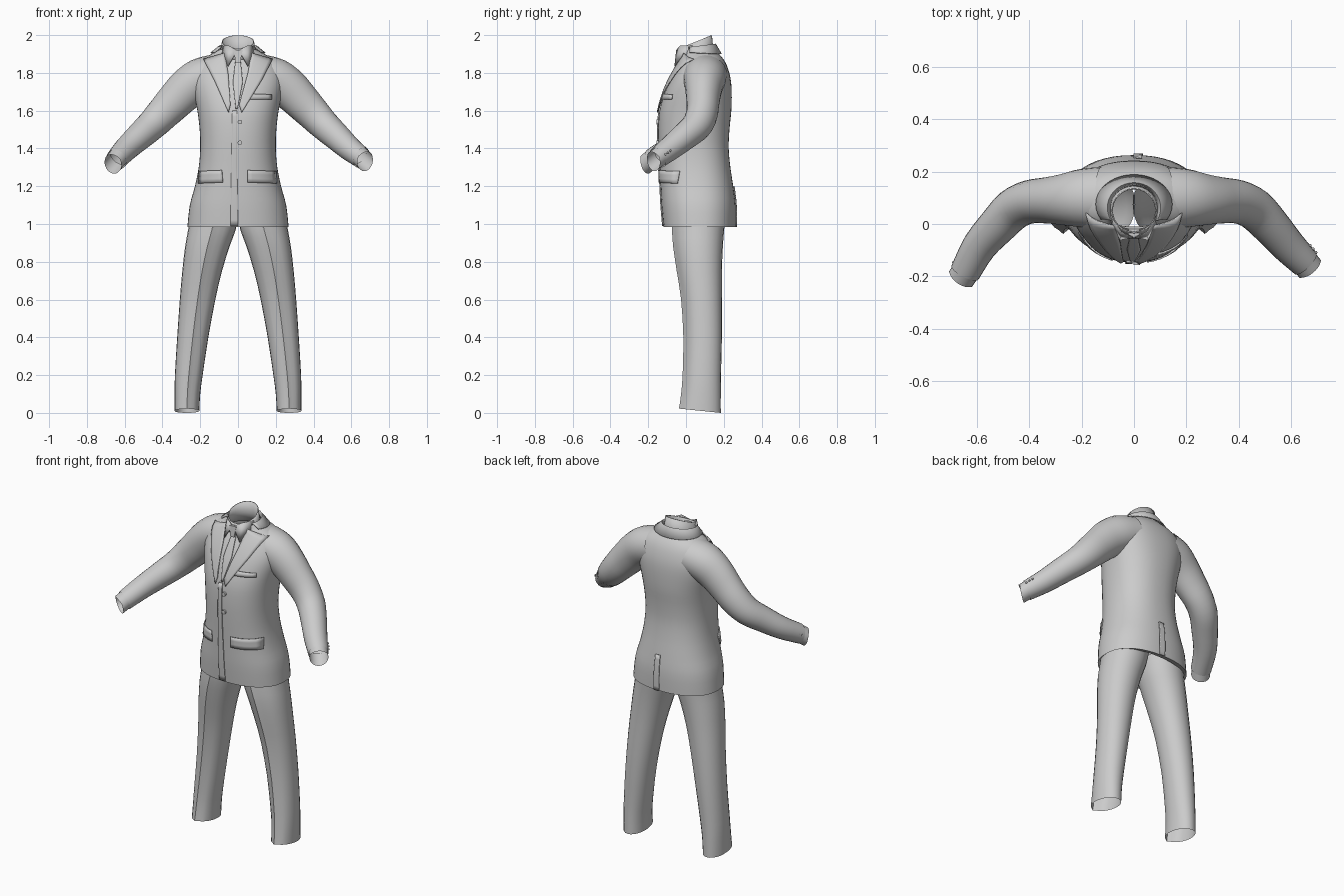
import bpy, bmesh, math
from mathutils import Vector

if "Cube" in bpy.data.objects:
    bpy.data.objects.remove(bpy.data.objects["Cube"])


def make(name, verts, faces, thick=0.0, angle=35):
    me = bpy.data.meshes.new(name)
    me.from_pydata([tuple(v) for v in verts], [], faces)
    bm = bmesh.new()
    bm.from_mesh(me)
    bmesh.ops.recalc_face_normals(bm, faces=bm.faces)
    bm.to_mesh(me)
    bm.free()
    ob = bpy.data.objects.new(name, me)
    bpy.context.collection.objects.link(ob)
    bpy.ops.object.select_all(action='DESELECT')
    ob.select_set(True)
    bpy.context.view_layer.objects.active = ob
    bpy.ops.object.shade_smooth_by_angle(angle=math.radians(angle))
    if thick:
        m = ob.modifiers.new("thickness", 'SOLIDIFY')
        m.thickness = thick
        m.offset = 0
    return ob


def loft(name, rows, closed=True, **kw):
    n = len(rows[0])
    faces = []
    for i in range(len(rows) - 1):
        for j in range(n if closed else n - 1):
            k = (j + 1) % n
            faces.append((i * n + j, i * n + k, (i + 1) * n + k, (i + 1) * n + j))
    return make(name, [v for r in rows for v in r], faces, **kw)


def smooth(keys, n):
    # Catmull-Rom through tuples of any length
    out = []
    for i in range(len(keys) - 1):
        a, b, c, d = (Vector(keys[max(0, min(len(keys) - 1, i + o))]) for o in (-1, 0, 1, 2))
        for s in range(n):
            t = s / n
            out.append(0.5 * (2 * b + (c - a) * t + (2 * a - 5 * b + 4 * c - d) * t * t
                              + (3 * b - a - 3 * c + d) * t ** 3))
    out.append(Vector(keys[-1]))
    return out


EXP = 2.3


def section(z, cx, hw, yf, yb, n, exp=EXP):
    cy, d = (yf + yb) / 2, (yb - yf) / 2
    pts = []
    for j in range(n):
        a = 2 * math.pi * j / n - math.pi / 2
        c, s = math.cos(a), math.sin(a)
        pts.append(Vector((cx + hw * math.copysign(abs(c) ** (2 / exp), c),
                           cy + d * math.copysign(abs(s) ** (2 / exp), s), z)))
    return pts


# jacket body: height, half width, front y, back y
BODY = smooth([(.985, .268, -.12, .262), (1.1, .255, -.13, .262), (1.2, .228, -.135, .25),
               (1.3, .208, -.14, .235), (1.4, .2, -.145, .226), (1.5, .203, -.147, .23),
               (1.6, .215, -.14, .24), (1.7, .235, -.112, .242), (1.77, .24, -.082, .236),
               (1.83, .22, -.05, .22), (1.87, .19, -.025, .2), (1.9, .14, -.01, .175),
               (1.925, .095, -.02, .15)], 3)
rows = [section(1.0, 0, .25, -.085, .22, 48)]
rows += [section(z, 0, hw, yf, yb, 48) for z, hw, yf, yb in BODY]
loft("jacket_body", rows)


def surf(x, z, side):
    # y of the jacket surface, front (-1) or back (+1)
    z = max(BODY[0][0], min(BODY[-1][0], z))
    for p, q in zip(BODY, BODY[1:]):
        if z <= q[0]:
            break
    _, hw, yf, yb = p.lerp(q, (z - p[0]) / (q[0] - p[0]))
    u = min(abs(x) / hw, .97)
    return (yf + yb) / 2 + side * (yb - yf) / 2 * (1 - u ** EXP) ** (1 / EXP)


def along(pts, t):
    f = t * (len(pts) - 1)
    i = min(int(f), len(pts) - 2)
    return Vector(pts[i]).lerp(Vector(pts[i + 1]), f - i)


def patch(name, left, right, lift, side=-1, nu=6, nv=12, thick=.006):
    # panel laid on the body between two (x, z) edge lines
    rows = []
    for v in range(nv + 1):
        a, b = along(left, v / nv), along(right, v / nv)
        row = []
        for u in range(nu + 1):
            x, z = a.lerp(b, u / nu)
            row.append((x, surf(x, z, side) + side * lift, z))
        rows.append(row)
    return loft(name, rows, closed=False, thick=thick)


# lapels, left and right of the wearer's overlapping front
for tag, s, low in (("right", -1, -.03), ("left", 1, .0)):
    patch("lapel_" + tag, [(s * .07, 1.905), (s * .052, 1.8), (low - .002 + s * .008, 1.63)],
          [(s * .183, 1.872), (s * .125, 1.76), (low + s * .02, 1.59)], .01)
    # shirt collar wing
    make("collar_wing_" + tag, [(s * .004, -.05, 1.92), (s * .05, -.03, 1.945),
                                (s * .086, .035, 1.945), (s * .085, .0, 1.885),
                                (s * .052, -.06, 1.835)],
         [(0, 1, 4), (1, 2, 3), (1, 3, 4)], thick=.004)

# tie and front edge
patch("tie_blade", [(-.013, 1.87), (-.027, 1.75), (-.012, 1.61)],
      [(.013, 1.87), (.025, 1.75), (-.002, 1.61)], .006)
make("tie_knot", [(-.024, -.052, 1.92), (.024, -.052, 1.92), (.012, -.058, 1.855), (-.012, -.058, 1.855),
                  (-.02, -.02, 1.92), (.02, -.02, 1.92), (.01, -.03, 1.855), (-.01, -.03, 1.855)],
     [(0, 1, 2, 3), (0, 4, 5, 1), (1, 5, 6, 2), (2, 6, 7, 3), (0, 3, 7, 4)])
patch("front_edge", [(-.03, 1.6), (-.035, 1.3), (-.04, .99)], [(-.005, 1.6), (-.005, 1.3), (0, .99)], .003, nv=20)

# pockets and back vent
patch("pocket_flap_right", [(-.205, 1.28), (-.21, 1.215)], [(-.085, 1.285), (-.08, 1.22)], .008, nv=3)
patch("pocket_flap_left", [(.05, 1.285), (.05, 1.22)], [(.2, 1.28), (.205, 1.215)], .008, nv=3)
patch("breast_pocket", [(.055, 1.69), (.052, 1.66)], [(.178, 1.685), (.178, 1.66)], .007, nv=2)
patch("back_vent", [(-.002, 1.2), (-.002, .985)], [(.03, 1.2), (.035, .985)], .004, side=1, nv=8)

# front buttons
for z in (1.54, 1.43):
    bpy.ops.mesh.primitive_cylinder_add(vertices=16, radius=.012, depth=.012,
                                        location=(.01, surf(.01, z, -1) - .004, z),
                                        rotation=(math.pi / 2, 0, 0))
    bpy.context.object.name = "front_button"

# shirt neck band, open at the top and tilted back
rows = []
for z, r, tilt in ((1.87, .095, 0), (1.91, .09, .015), (1.965, .083, .034)):
    rows.append([(r * math.cos(a), .052 + r * math.sin(a), z + tilt * math.sin(a))
                 for a in (2 * math.pi * j / 32 for j in range(32))])
loft("shirt_neck_band", rows, thick=.005)

# jacket collar wrapping the back of the neck
rows = []
for j in range(25):
    a = math.radians(-30 + 240 * j / 24)
    c, s = math.cos(a), math.sin(a)
    rows.append([(.09 * c, .06 + .09 * s, 1.925 + .012 * s), (.102 * c, .062 + .096 * s, 1.94 + .012 * s),
                 (.145 * c, .075 + .112 * s, 1.905 - .005 * s)])
loft("jacket_collar", rows, closed=False, thick=.005)


def tube(name, keys, slant, n=24, sub=3, thick=0.0):
    # keys: x, y, z, radius up, radius sideways
    k = smooth(keys, sub)
    rows = []
    for i, p in enumerate(k):
        c = Vector(p[:3])
        t = (Vector(k[min(i + 1, len(k) - 1)][:3]) - Vector(k[max(i - 1, 0)][:3])).normalized()
        side = t.cross(Vector((0, 0, 1))).normalized()
        up = side.cross(t)
        sh = slant if i == len(k) - 1 else 0
        rows.append([c + up * p[3] * math.sin(a) + side * p[4] * math.cos(a) - t * sh * math.sin(a)
                     for a in (2 * math.pi * j / n for j in range(n))])
    return loft(name, rows, thick=thick)


# sleeves, shirt cuffs and sleeve buttons
for tag, s, wrist, end in (("left", 1, (.655, -.15, 1.35), (.673, -.172, 1.334)),
                           ("right", -1, (.645, -.185, 1.34), (.662, -.21, 1.32))):
    arm = [(.12, .1, 1.79, .108, .118), (.2, .098, 1.765, .112, .112), (.27, .093, 1.715, .108, .098),
           (.335, .09, 1.65, .099, .088), (.4, .084, 1.582, .09, .083), (.46, .056, 1.52, .081, .08),
           (.52, -.005, 1.465, .073, .074), (.59, -.085, 1.4, .064, .066), (*wrist, .056, .058)]
    arm = [(s * k[0], *k[1:]) for k in arm]
    tube("sleeve_" + tag, arm, .008)
    w, e = Vector((s * wrist[0], *wrist[1:])), Vector((s * end[0], *end[1:]))
    tube("shirt_cuff_" + tag, [(*(w - (e - w)), .052, .053), (*w, .051, .053), (*e, .051, .053)], .02)
    t = (e - w).normalized()
    out = Vector((s * .6, .5, .2))
    out = (out - t * out.dot(t)).normalized()
    for i in range(3):
        bpy.ops.mesh.primitive_uv_sphere_add(segments=10, ring_count=6, radius=.006,
                                             location=w - t * (.015 + .02 * i) + out * .058)
        bpy.context.object.name = "sleeve_button_" + tag

# trouser legs with a pressed front crease: height, inner x, outer x, front y, back y
LEG = smooth([(.012, .205, .336, -.034, .184), (.1, .2, .336, -.022, .184), (.2, .187, .334, -.014, .185),
              (.4, .157, .322, -.01, .19), (.6, .12, .308, -.022, .19), (.75, .085, .295, -.045, .19),
              (.88, .045, .28, -.064, .195), (.97, .012, .264, -.07, .202), (1.06, -.005, .25, -.07, .21)], 2)
for tag, s in (("left", 1), ("right", -1)):
    rows = []
    for i, (z, xi, xo, yf, yb) in enumerate(LEG):
        ring = section(z, s * (xi + xo) / 2, (xo - xi) / 2, yf + .008, yb, 24, 2.1)
        ring[0].y -= .012
        if i == 0:
            for v in ring:
                v.z = .023 - .023 * (v.y + .04) / .224
        rows.append(ring)
    loft("trouser_leg_" + tag, rows, angle=30)
